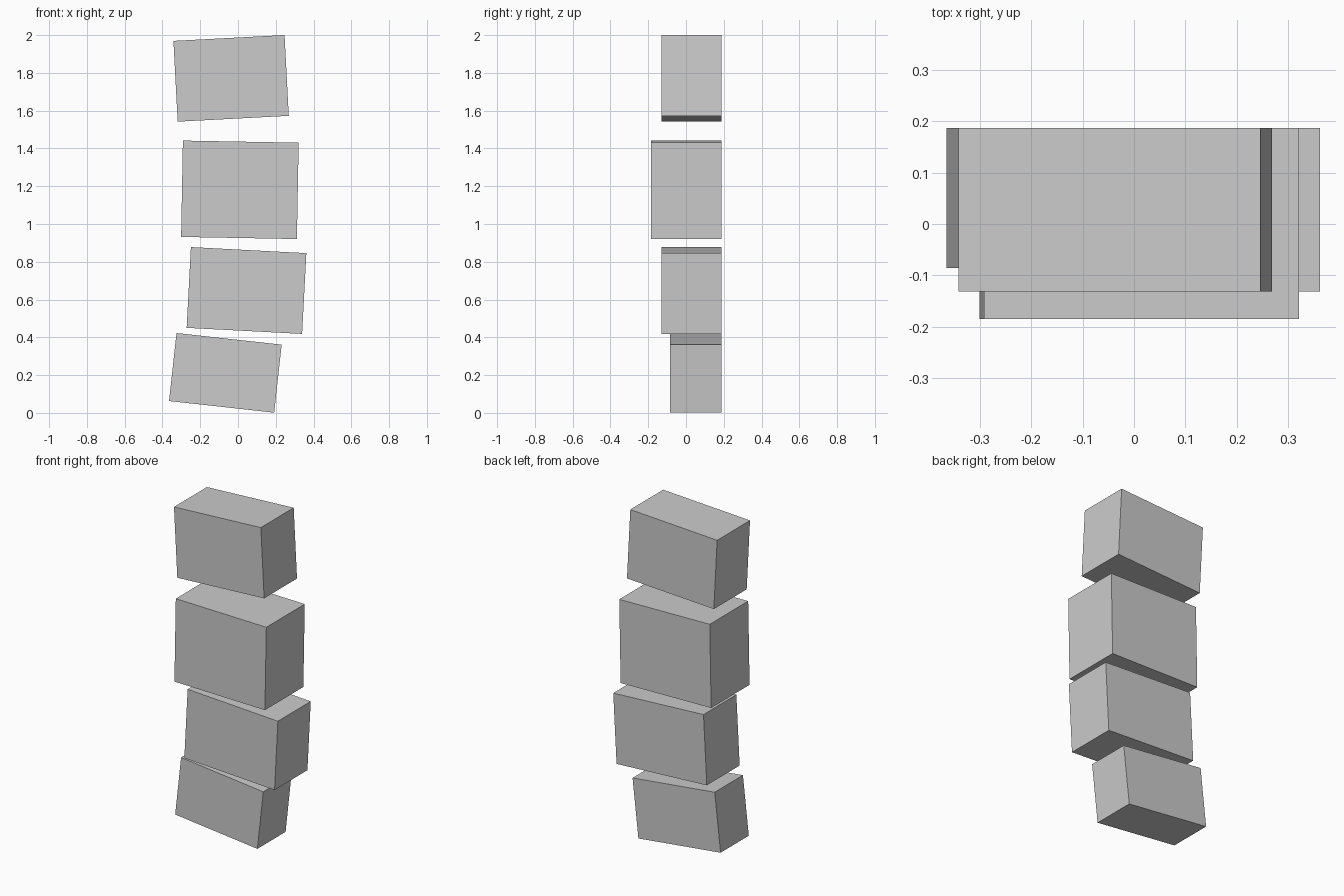
import bpy
from math import radians

if "Cube" in bpy.data.objects:
    bpy.data.objects.remove(bpy.data.objects["Cube"])

BACK = 0.187  # all blocks share the same back plane

# name, centre x, centre z, width, height, front y, tilt about y (degrees)
blocks = [
    ("bottom_block", -0.067, 0.212, 0.560, 0.362, -0.086, 6.3),
    ("lower_block", 0.045, 0.648, 0.612, 0.428, -0.131, 3.0),
    ("upper_block", 0.010, 1.181, 0.613, 0.510, -0.185, 1.05),
    ("top_block", -0.0365, 1.771, 0.589, 0.428, -0.131, -3.0),
]

# Tilted stack of blocks
for name, x, z, width, height, front, tilt in blocks:
    bpy.ops.mesh.primitive_cube_add(
        size=1,
        location=(x, (front + BACK) / 2, z),
        rotation=(0, radians(tilt), 0),
    )
    block = bpy.context.object
    block.name = name
    block.scale = (width, BACK - front, height)
    bpy.ops.object.transform_apply(location=False, rotation=False, scale=True)
